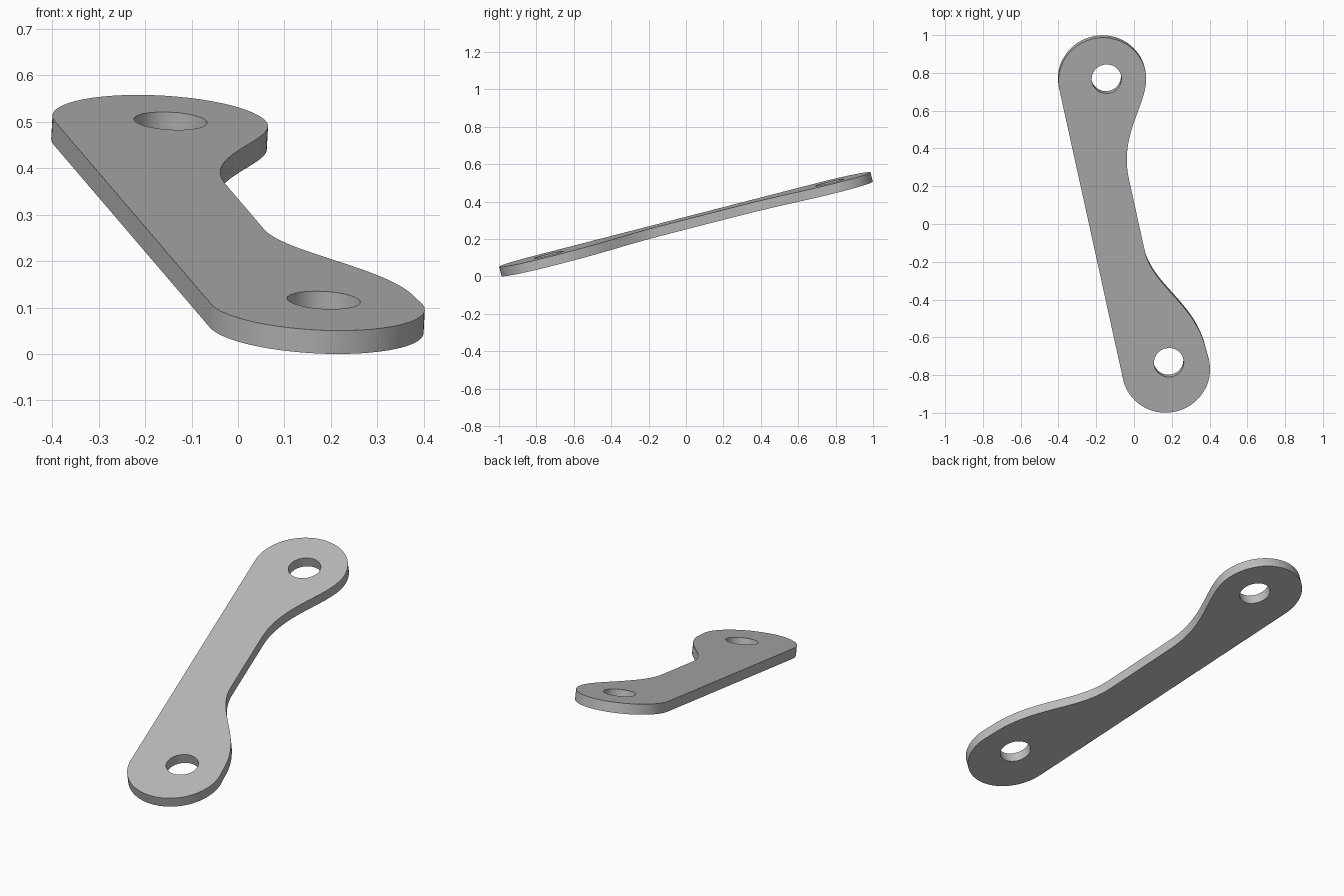
import bpy
from math import sin, cos, radians, pi
from mathutils import Matrix, Vector
from mathutils.geometry import interpolate_bezier

cube = bpy.data.objects.get("Cube")
if cube:
    bpy.data.objects.remove(cube, do_unlink=True)

THICK = 0.052
R = 0.233          # rounded end radius
CX = -0.004        # sideways centre of the rounded ends
REAR, FRONT = 0.802, -0.816


def arc(cx, cy, r, start, end, n):
    return [(cx + r * cos(start + (end - start) * i / n),
             cy + r * sin(start + (end - start) * i / n)) for i in range(n + 1)]


def bend(a, ha, hb, b):
    pts = interpolate_bezier(Vector(a), Vector(ha), Vector(hb), Vector(b), 24)
    return [(p.x, p.y) for p in pts]


# Outline: rear end, two S-bends around the narrow waist, front end, straight edge
edge = CX + R
waist = 0.021
outline = arc(CX, REAR, R, pi, 0, 40)[:-1]
outline += bend((edge, REAR), (edge, 0.64), (waist, 0.513), (waist, 0.25))
outline += bend((waist, -0.155), (waist, -0.36), (edge - 0.003, -0.5), (edge - 0.003, -0.76))
outline += arc(CX, FRONT, R, 0, -pi, 40)

# Bolt holes
holes = [arc(0.019, y, 0.079, 0, 2 * pi, 48)[:-1] for y in (0.805, -0.780)]

# Flat filled profile given a thickness
curve = bpy.data.curves.new("link_profile", "CURVE")
curve.dimensions = "2D"
curve.fill_mode = "BOTH"
curve.extrude = THICK / 2
for loop in [outline] + holes:
    spline = curve.splines.new("POLY")
    spline.points.add(len(loop) - 1)
    for point, (x, y) in zip(spline.points, loop):
        point.co = (x, y, 0, 1)
    spline.use_cyclic_u = True

plate = bpy.data.objects.new("link_plate", curve)
bpy.context.collection.objects.link(plate)
bpy.ops.object.select_all(action="DESELECT")
plate.select_set(True)
bpy.context.view_layer.objects.active = plate
bpy.ops.object.convert(target="MESH")
plate = bpy.context.object
plate.name = "link_plate"
mesh = plate.data

# Tilt the plate, turn it, and rest it on the ground, centred
mesh.transform(Matrix.Rotation(radians(12.4), 4, "Z") @ Matrix.Rotation(radians(14.1), 4, "X"))
axes = list(zip(*[v.co for v in mesh.vertices]))
mesh.transform(Matrix.Translation((-(min(axes[0]) + max(axes[0])) / 2,
                                   -(min(axes[1]) + max(axes[1])) / 2,
                                   -min(axes[2]))))

# Weld the faces to the rim so shading is clean
weld = plate.modifiers.new("weld", "WELD")
weld.merge_threshold = 0.0005
bpy.ops.object.modifier_apply(modifier=weld.name)
bpy.ops.object.shade_smooth_by_angle(angle=radians(30))

# Plain grey metal
grey = bpy.data.materials.new("plain_grey")
grey.use_nodes = True
colour = (0.5, 0.5, 0.5, 1)
grey.diffuse_color = colour
grey.node_tree.nodes["Principled BSDF"].inputs["Base Color"].default_value = colour
mesh.materials.clear()
mesh.materials.append(grey)
